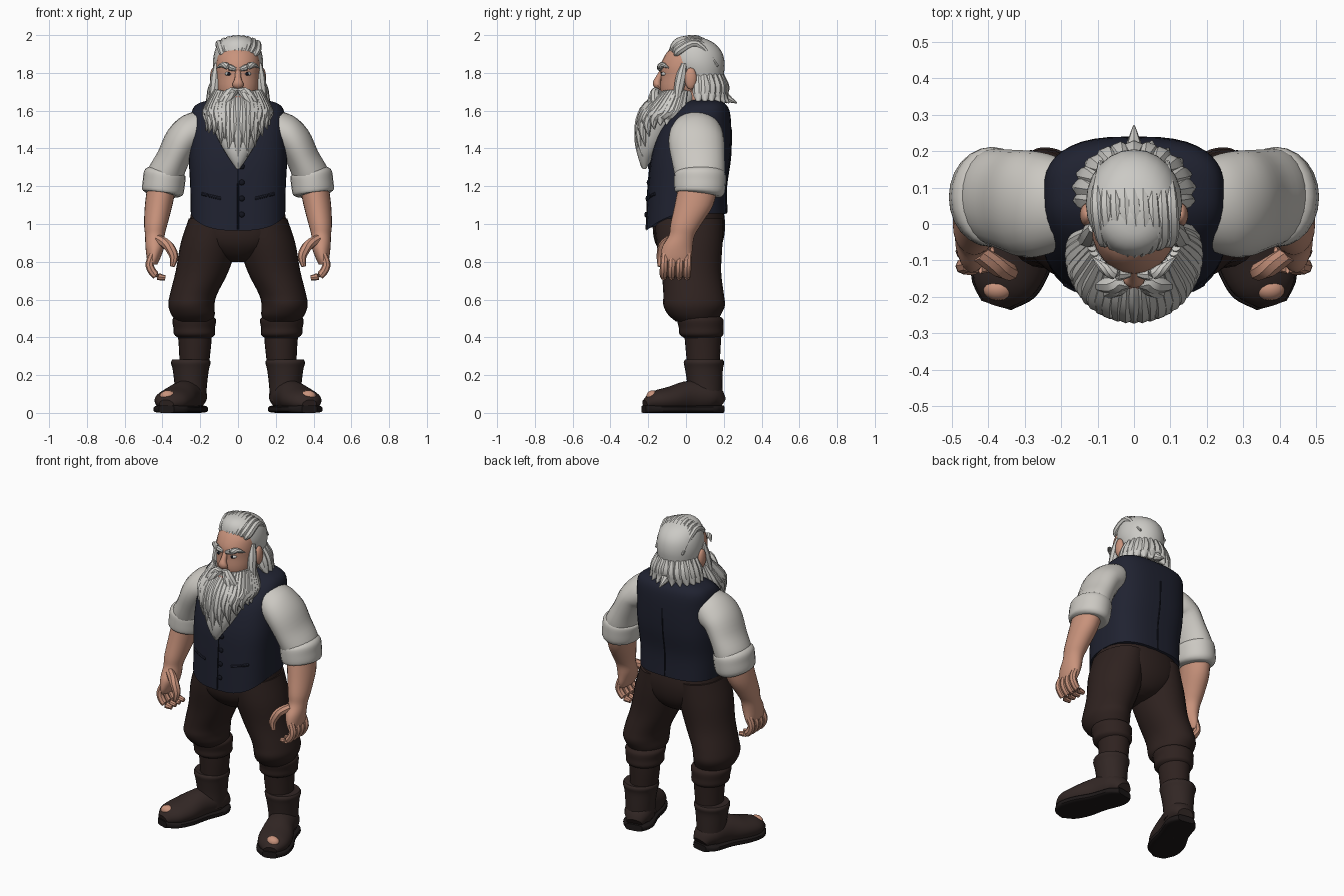
import bpy
import bmesh
import math
import random
from mathutils import Vector, Matrix

random.seed(4)
default_cube = bpy.data.objects.get("Cube")
if default_cube:
    bpy.data.objects.remove(default_cube, do_unlink=True)


def material(name, red, green, blue):
    mat = bpy.data.materials.new(name)
    mat.use_nodes = True
    mat.diffuse_color = (red, green, blue, 1)
    shader = next(n for n in mat.node_tree.nodes if n.type == 'BSDF_PRINCIPLED')
    shader.inputs["Base Color"].default_value = (red, green, blue, 1)
    shader.inputs["Roughness"].default_value = 0.8
    return mat


skin = material("skin", .58, .29, .2)
lip_pink = material("lip_pink", .4, .17, .13)
hair_white = material("hair_white", .6, .59, .56)
shirt_white = material("shirt_white", .6, .58, .54)
navy = material("navy_cloth", .014, .016, .03)
seam_dark = material("dark_seam", .006, .007, .013)
trouser_brown = material("trouser_brown", .028, .016, .014)
boot_brown = material("boot_brown", .032, .02, .018)
sole_black = material("sole_black", .012, .009, .009)
parts = []


def finish(name, bm, mat, mirror=False):
    """Turn a bmesh into a named part, optionally mirrored across x."""
    bmesh.ops.recalc_face_normals(bm, faces=bm.faces)
    mesh = bpy.data.meshes.new(name)
    bm.to_mesh(mesh)
    bm.free()
    mesh.materials.append(mat)
    obj = bpy.data.objects.new(name, mesh)
    bpy.context.collection.objects.link(obj)
    if mirror:
        obj.modifiers.new("Mirror", 'MIRROR').use_mirror_merge = False
    parts.append(obj)
    return obj


def smooth_rings(rings, steps):
    """Catmull-Rom interpolation through (x, y, z, width, depth) rings."""
    pts = [Vector(r) for r in rings]
    pts = [pts[0]] + pts + [pts[-1]]
    result = []
    for a, b, c, d in zip(pts, pts[1:], pts[2:], pts[3:]):
        for k in range(steps):
            t = k / steps
            result.append(b + (c - a) * (t / 2) + (2 * a - 5 * b + 4 * c - d) * (t * t / 2)
                          + (3 * b - a - 3 * c + d) * (t ** 3 / 2))
    return result + [pts[-1]]


def add_loft(bm, rings, sides=24, steps=4, power=1.0, follow=False):
    rows = smooth_rings(rings, steps)
    centres = [Vector(r[:3]) for r in rows]
    last = len(rows) - 1
    loops = []
    for i, row in enumerate(rows):
        tangent = Vector((0, 0, 1))
        if follow:
            tangent = (centres[min(i + 1, last)] - centres[max(i - 1, 0)]).normalized()
        guide = Vector((1, 0, 0)) if abs(tangent.x) < .9 else Vector((0, 0, 1))
        u = (guide - tangent * guide.dot(tangent)).normalized()
        v = tangent.cross(u)
        loop = []
        for k in range(sides):
            angle = math.tau * k / sides
            c, s = math.cos(angle), math.sin(angle)
            c = math.copysign(abs(c) ** power, c) * max(row[3], .001)
            s = math.copysign(abs(s) ** power, s) * max(row[4], .001)
            loop.append(bm.verts.new(centres[i] + u * c + v * s))
        loops.append(loop)
    for low, high in zip(loops, loops[1:]):
        for k in range(sides):
            n = (k + 1) % sides
            bm.faces.new((low[k], low[n], high[n], high[k]))
    bm.faces.new(loops[0])
    bm.faces.new(loops[-1])


def loft(name, rings, mat, mirror=False, **options):
    bm = bmesh.new()
    add_loft(bm, rings, **options)
    return finish(name, bm, mat, mirror)


def strands(name, paths, radius, mat, mirror=False, taper=(.5, 1, .85, .08), flat=1.0):
    """Several round strands with a shared thickness profile."""
    bm = bmesh.new()
    for path in paths:
        rings = [(*p, radius * w, radius * w * flat) for p, w in zip(path, taper)]
        add_loft(bm, rings, sides=8, follow=True)
    return finish(name, bm, mat, mirror)


def ellipsoid(name, centre, radii, mat, mirror=False):
    bm = bmesh.new()
    place = Matrix.Translation(centre) @ Matrix.Diagonal((*radii, 1))
    bmesh.ops.create_uvsphere(bm, u_segments=16, v_segments=10, radius=1, matrix=place)
    return finish(name, bm, mat, mirror)


# Head and face
loft("neck", [(0, .06, 1.5, .09, .09), (0, .04, 1.72, .09, .09)], skin)
loft("face", [(0, -.04, 1.6, .07, .06), (0, -.03, 1.7, .105, .105), (0, -.01, 1.78, .115, .125),
              (0, -.005, 1.84, .117, .13), (0, 0, 1.9, .105, .107), (0, 0, 1.94, .06, .07)], skin)
loft("nose", [(0, -.12, 1.82, .014, .012), (0, -.145, 1.77, .018, .018),
              (0, -.153, 1.74, .03, .022), (0, -.13, 1.715, .02, .012)], skin, follow=True, sides=12)
ellipsoid("ear", (.13, .025, 1.77), (.019, .032, .058), skin, True)
ellipsoid("eye", (.05, -.114, 1.795), (.02, .018, .011), hair_white, True)
ellipsoid("pupil", (.049, -.128, 1.795), (.009, .006, .009), seam_dark, True)
ellipsoid("lower_lip", (0, -.163, 1.668), (.032, .016, .011), lip_pink)

# Hair
loft("hair_mass", [(0, .12, 1.66, .11, .08), (0, .085, 1.75, .115, .11), (0, .06, 1.84, .132, .145),
                   (0, .05, 1.91, .125, .14), (0, .035, 1.96, .1, .11), (0, .02, 1.988, .055, .06),
                   (0, .02, 1.998, .008, .008)], hair_white)
swept = []
for i in range(-4, 5):
    x = i * .023
    q = x * x
    swept.append([(x * .8, -.09 + 5 * q, 1.905 - 2 * q), (x + .008, -.04, 1.96 - 5.5 * q),
                  (x * 1.1, .06, 1.98 - 3 * q), (x, .17, 1.92 - 10 * q)])
strands("swept_hair_locks", swept, .021, hair_white, taper=(.4, 1, .9, .3))
nape = []
for i in range(-6, 7):
    a = math.radians(i * 17)
    s, c = math.sin(a), math.cos(a)
    flick = .18 if i == 0 else .135 + random.uniform(-.01, .01)
    nape.append([(.105 * s, .085 + .1 * c, 1.79), (.12 * s, .09 + .105 * c, 1.73),
                 (.14 * s, .09 + .11 * c, 1.68), (.17 * s, .09 + flick * c, 1.64)])
strands("nape_hair_locks", nape, .034, hair_white)

# Beard, moustache and brows
loft("beard_mass", [(0, -.03, 1.705, .112, .09), (0, -.06, 1.65, .145, .115), (0, -.1, 1.57, .155, .13),
                    (0, -.15, 1.48, .12, .1), (0, -.19, 1.4, .08, .07), (0, -.215, 1.34, .042, .035),
                    (0, -.22, 1.29, .008, .008)], hair_white)
tufts = []
for layer in range(2):
    for i in range(-6, 7):
        a = math.radians((i + layer * .5) * 16.5)
        s, c = math.sin(a), math.cos(a)
        drop = 1.3 + .2 * abs(s) + layer * .06 + random.uniform(-.01, .03) * abs(s)
        tufts.append([(.12 * s, -.035 - .1 * c, 1.685 + .02 * abs(s)), (.16 * s, -.075 - .145 * c, 1.6),
                      (.155 * s, -.115 - .135 * c, (1.6 + drop) / 2), (.17 * s, -.12 - .115 * c, drop)])
strands("beard_locks", tufts, .028, hair_white)
strands("moustache", [[(.004, -.15, 1.708), (.045, -.165, 1.695), (.09, -.165, 1.64), (.125, -.165, 1.57)],
                      [(.01, -.15, 1.7), (.04, -.17, 1.68), (.07, -.185, 1.63), (.085, -.2, 1.56)]],
        .025, hair_white, True)
strands("sideburn", [[(.112, -.01, 1.85), (.116, -.025, 1.78), (.128, -.04, 1.7), (.16, -.05, 1.6)]],
        .028, hair_white, True)
strands("eyebrow", [[(.012, -.136, 1.818), (.045, -.138, 1.83), (.08, -.122, 1.842), (.115, -.09, 1.825)]],
        .017, hair_white, True, taper=(.6, 1, .9, .1))

# Waistcoat, with a hem that dips at the front
vest = loft("waistcoat", [(0, .003, 1.055, .25, .213), (0, .007, 1.2, .253, .207), (0, .025, 1.35, .26, .21),
                          (0, .05, 1.5, .252, .19), (0, .085, 1.6, .243, .145), (0, .1, 1.643, .2, .1),
                          (0, .1, 1.66, .1, .06)], navy, power=.7, sides=40)
for vert in vest.data.vertices:
    if vert.co.z < 1.2 and vert.co.y < 0:
        vert.co.z -= .09 * (vert.co.y / .21) ** 2 * (1.2 - vert.co.z) / .145
even = (1, 1, 1, 1)
strands("waistcoat_seams", [[(0, -.21, .97), (0, -.205, 1.1), (0, -.2, 1.2), (0, -.186, 1.35)],
                            [(0, .216, 1.06), (0, .214, 1.2), (0, .235, 1.35), (0, .24, 1.5)]],
        .004, seam_dark, taper=even)
strands("waistcoat_pocket", [[(.09, -.197, 1.135), (.125, -.19, 1.143), (.16, -.178, 1.152), (.19, -.162, 1.16)]],
        .009, navy, True, taper=even)
for i in range(4):
    z = 1.05 + i * .085
    ellipsoid("waistcoat_button", (.02, -.212 + i * .006, z), (.015, .008, .015), seam_dark)

# Sleeves, rolled cuffs and bare arms
loft("sleeve", [(.17, .055, 1.53, .08, .11), (.235, .055, 1.49, .1, .137), (.295, .055, 1.44, .095, .147),
                (.345, .065, 1.345, .088, .14), (.385, .075, 1.26, .096, .132), (.39, .075, 1.23, .085, .12)],
     shirt_white, True, follow=True)
loft("rolled_cuff", [(.384, .075, 1.285, .088, .115), (.387, .075, 1.268, .11, .134), (.392, .074, 1.225, .112, .137),
                     (.399, .073, 1.17, .109, .132), (.401, .072, 1.155, .086, .112)],
     shirt_white, True, follow=True)
loft("forearm", [(.4, .068, 1.22, .078, .105), (.42, .042, 1.1, .073, .102), (.435, 0, 1, .062, .082),
                 (.44, -.022, .94, .052, .068), (.44, -.045, .88, .05, .08), (.447, -.052, .82, .036, .082),
                 (.45, -.053, .785, .022, .07)], skin, True)
fingers = []
for i in range(4):
    y = -.112 + i * .041
    fingers.append([(.452, y, .84), (.468, y - .004, .78), (.435, y - .006, .728), (.385, y - .004, .715)])
strands("fingers", fingers, .022, skin, True, taper=(.9, 1, .95, .6))
strands("thumb", [[(.425, -.08, .92), (.37, -.118, .885), (.34, -.132, .83), (.348, -.138, .775)]],
        .025, skin, True, taper=(1, 1.1, .95, .5))

# Trousers
loft("trouser_seat", [(0, .01, 1.12, .235, .18), (0, .015, 1, .255, .192), (0, .015, .9, .22, .178),
                      (0, .02, .83, .12, .13), (0, .02, .8, .04, .07)], trouser_brown, power=.85)
loft("trouser_leg", [(.13, .015, 1.03, .13, .18), (.153, .018, .9, .15, .175), (.19, .028, .75, .14, .158),
                     (.235, .04, .63, .125, .16), (.247, .043, .57, .122, .163), (.238, .045, .52, .115, .14),
                     (.232, .055, .485, .095, .11)], trouser_brown, True)
loft("knee_band", [(.232, .07, .515, .09, .1), (.232, .075, .495, .115, .122), (.232, .08, .45, .11, .118),
                   (.23, .082, .415, .108, .116), (.228, .085, .395, .084, .09)], trouser_brown, True)
loft("stocking", [(.23, .088, .45, .092, .1), (.228, .09, .36, .086, .094), (.232, .092, .24, .076, .085)],
     trouser_brown, True)

# Boots with worn toes
loft("boot_shaft", [(.25, .1, .06, .08, .09), (.25, .1, .15, .086, .093), (.25, .095, .23, .096, .1),
                    (.25, .095, .265, .105, .107), (.25, .095, .282, .098, .1)], boot_brown, True)
foot = [(.232, .188, .05), (.245, .13, .085), (.285, .02, .085),
        (.325, -.08, .07), (.36, -.165, .06), (.378, -.217, .045)]
widths = (.05, .085, .085, .1, .088, .04)
heights = (.035, .075, .085, .07, .055, .025)
loft("boot_foot", [(*p, w, h) for p, w, h in zip(foot, widths, heights)], boot_brown, True, follow=True)
loft("boot_sole", [(p[0], p[1] * 1.03, .02, w * 1.06, .02) for p, w in zip(foot, widths)],
     sole_black, True, follow=True, power=.5)
ellipsoid("toe_patch", (.372, -.178, .087), (.042, .032, .032), skin, True)

# Smooth shading with crisp rims
bpy.ops.object.select_all(action='DESELECT')
for obj in parts:
    obj.select_set(True)
bpy.context.view_layer.objects.active = parts[0]
bpy.ops.object.shade_smooth_by_angle(angle=math.radians(40))
